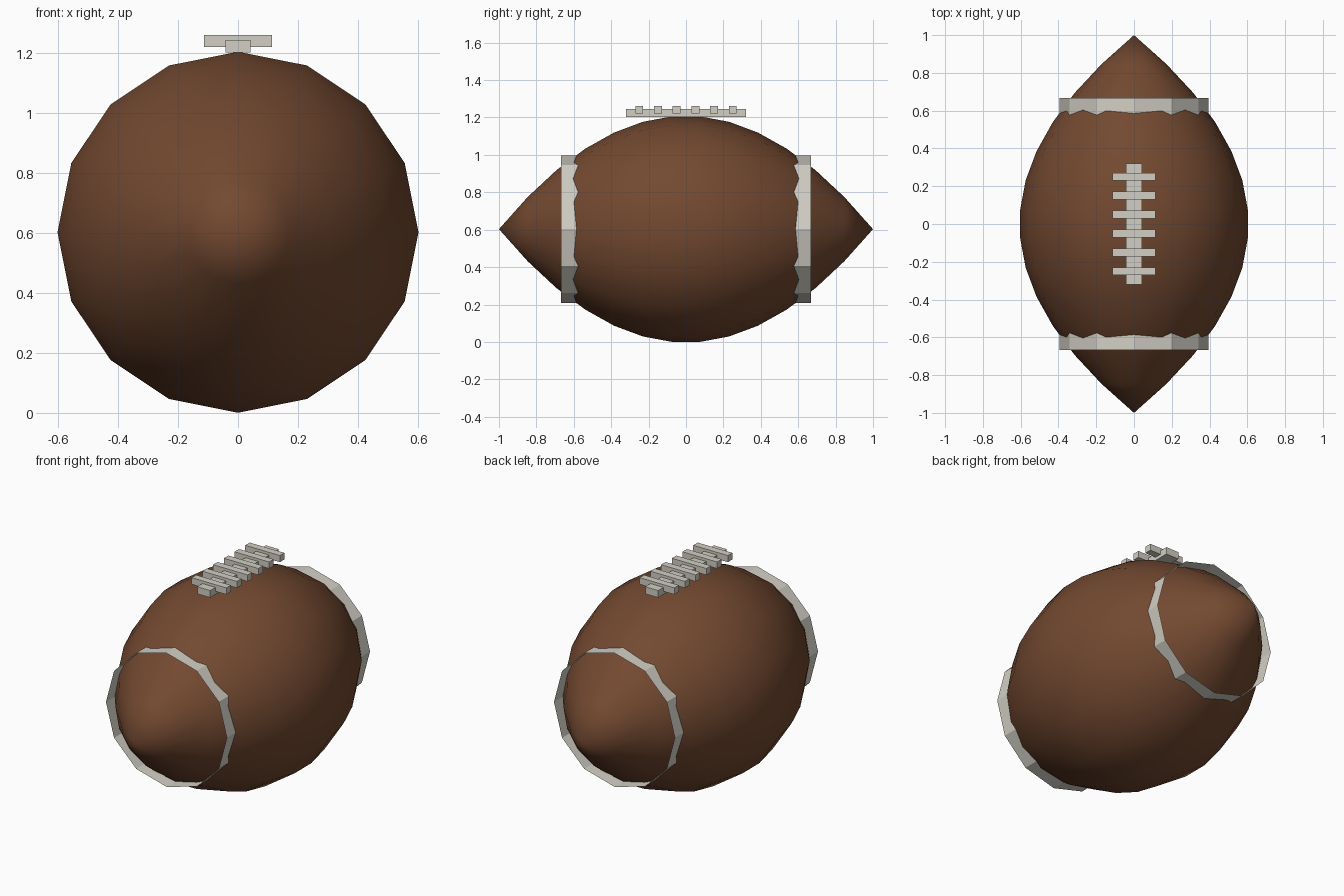
import bpy, bmesh, math

if "Cube" in bpy.data.objects:
    bpy.data.objects.remove(bpy.data.objects["Cube"])

CZ = 0.603      # height of the long axis


def material(name, rgb):
    m = bpy.data.materials.new(name)
    m.diffuse_color = (*rgb, 1)
    m.use_nodes = True
    m.node_tree.nodes["Principled BSDF"].inputs["Base Color"].default_value = m.diffuse_color
    return m


leather = material("brown leather", (0.17, 0.066, 0.03))
white = material("off white", (0.64, 0.62, 0.55))


def lathe(name, profile, sides, mat, smooth=False):
    """Revolve (y, radius) points around the long y axis."""
    bm = bmesh.new()
    rings = []
    for y, r in profile:
        if r < 1e-5:
            rings.append([bm.verts.new((0, y, CZ))] * sides)
        else:
            rings.append([bm.verts.new((r * math.cos(2 * math.pi * i / sides), y,
                                        CZ + r * math.sin(2 * math.pi * i / sides)))
                          for i in range(sides)])
    for a, b in zip(rings, rings[1:]):
        for i in range(sides):
            j = (i + 1) % sides
            bm.faces.new(list(dict.fromkeys((a[i], b[i], b[j], a[j]))))
    for f in bm.faces:
        f.smooth = smooth
    bmesh.ops.recalc_face_normals(bm, faces=bm.faces)
    mesh = bpy.data.meshes.new(name)
    bm.to_mesh(mesh)
    bm.free()
    mesh.materials.append(mat)
    ob = bpy.data.objects.new(name, mesh)
    bpy.context.collection.objects.link(ob)
    return ob


def box(name, x, y, z0, z1, sx, sy):
    bpy.ops.mesh.primitive_cube_add(size=1, location=(x, y, (z0 + z1) / 2))
    ob = bpy.context.object
    ob.name = name
    ob.scale = (sx, sy, z1 - z0)
    ob.data.materials.append(white)


# pointed ball body with a parabolic profile
n = 13
ys = [-1 + 2 * i / n for i in range(n + 1)]
lathe("ball_body", [(y, 0.606 * (1 - y * y)) for y in ys], 16, leather, True)

# open stripe bands near both tips
for side, label in ((-1, "front"), (1, "back")):
    lathe(label + "_stripe", [(side * 0.55, 0.395), (side * 0.668, 0.395)], 12, white)

# lacing: one long strip and six cross bars
box("lace_strip", 0, 0, 1.203, 1.245, 0.084, 0.64)
for i in range(6):
    box("lace_bar_%d" % (i + 1), 0, -0.25 + 0.1 * i, 1.222, 1.261, 0.226, 0.042)
